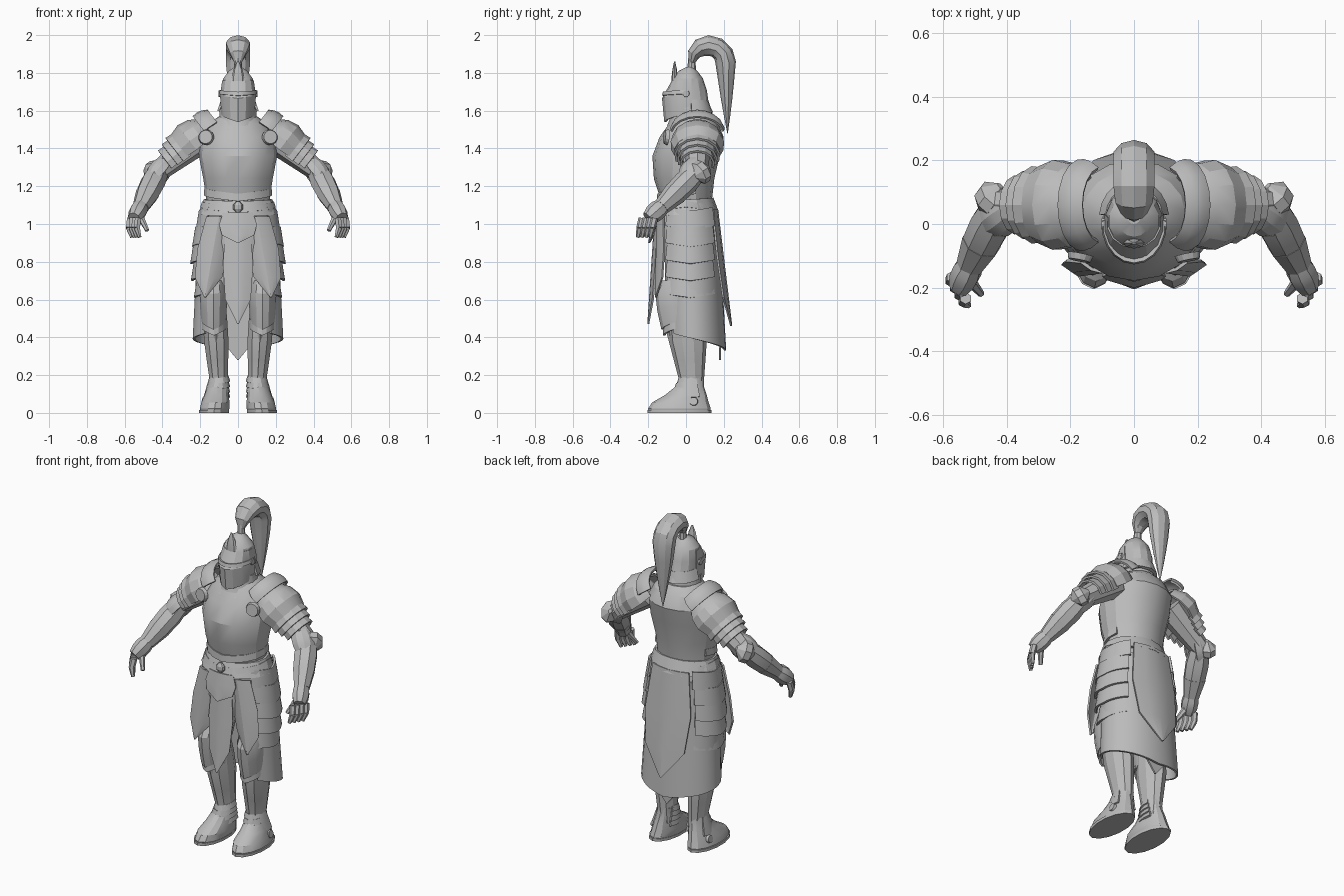
import bpy, bmesh
from math import sin, cos, pi, radians
from mathutils import Vector, Matrix

if "Cube" in bpy.data.objects:
    bpy.data.objects.remove(bpy.data.objects["Cube"], do_unlink=True)

grey = (.5, .5, .5, 1)
steel = bpy.data.materials.new("steel_grey")
steel.use_nodes = True
steel.diffuse_color = grey
steel.node_tree.nodes["Principled BSDF"].inputs["Base Color"].default_value = grey
parts = []


def finish(name, bm, mirror=False, thickness=0):
    """Turn a bmesh into a named object, optionally thickened and mirrored."""
    bmesh.ops.recalc_face_normals(bm, faces=bm.faces)
    if thickness:
        bmesh.ops.solidify(bm, geom=bm.faces[:], thickness=thickness)
        bmesh.ops.recalc_face_normals(bm, faces=bm.faces)
    mesh = bpy.data.meshes.new(name)
    bm.to_mesh(mesh)
    bm.free()
    mesh.materials.append(steel)
    obj = bpy.data.objects.new(name, mesh)
    bpy.context.scene.collection.objects.link(obj)
    if mirror:
        obj.modifiers.new("Mirror", "MIRROR")
    parts.append(obj)


def bridge(bm, rows, closed):
    """Skin neighbouring rows of vertices with quads."""
    for low, high in zip(rows, rows[1:]):
        count = len(low)
        for i in range(count if closed else count - 1):
            j = (i + 1) % count
            bm.faces.new((low[i], low[j], high[j], high[i]))


def loft(name, rings, sides, arc=None, upright=True, dip=0, ramp=False, mirror=False):
    """Rings are (center, rx, ry). Angle zero is the front, ninety the left side.
    An arc makes an open shell; dip lowers its middle into a chevron."""
    bm = bmesh.new()
    start, end = arc or (0, 360)
    last = len(rings) - 1
    rows = []
    for k, (center, rx, ry) in enumerate(rings):
        axis = Vector((0, 0, 1))
        if not upright:
            axis = (rings[min(k + 1, last)][0] - rings[max(k - 1, 0)][0]).normalized()
        across = Vector((1, 0, 0))
        across = (across - axis * across.dot(axis)).normalized()
        back = axis.cross(across)
        row = []
        for i in range(sides + 1 if arc else sides):
            angle = radians(start + (end - start) * i / sides)
            point = center + across * rx * sin(angle) - back * ry * cos(angle)
            point.z -= dip * (k / last if ramp else 1) * (1 - abs(2 * i / sides - 1))
            row.append(bm.verts.new(point))
        rows.append(row)
    bridge(bm, rows, not arc)
    if not arc:
        bm.faces.new(rows[0])
        bm.faces.new(rows[-1])
    finish(name, bm, mirror, .012 if arc else 0)


def stack(name, rings, x=0, sides=14, arc=None, dip=0, lean=0):
    """Level rings given as (z, y, rx, ry); lean shifts x with height."""
    base = rings[0][0]
    loft(name, [(Vector((x + lean * (z - base), y, z)), rx, ry) for z, y, rx, ry in rings], sides,
         arc, dip=dip, ramp=True, mirror=x > 0)


def band(name, z, height, y, rx, ry, flare=0, arc=None, dip=0, x=0, sides=10):
    """Short plate that flares out towards its lower edge."""
    loft(name, [(Vector((x, y, z)), rx, ry), (Vector((x, y, z - height)), rx + flare, ry + flare)],
         sides, arc, dip=dip, mirror=x > 0)


def limb(name, start, end, first, last, bulge=0, squash=1, arc=None, steps=3, sides=8):
    """Tapered, bulging tube between two points."""
    start, end = Vector(start), Vector(end)
    rings = []
    for k in range(steps + 1):
        f = k / steps
        radius = first + (last - first) * f + bulge * sin(pi * f)
        rings.append((start.lerp(end, f), radius, radius * squash))
    loft(name, rings, sides, arc, upright=False, mirror=start.x > 0)


def panel(name, top, tip, width, bend=.02):
    """Hanging pointed sheet, bent back at both sides."""
    top, tip = Vector(top), Vector(tip)
    bm = bmesh.new()
    grid = []
    for f, spread in ((0, .8), (.4, 1), (.75, .85), (1, .04)):
        middle = top.lerp(tip, f)
        grid.append([bm.verts.new(middle + Vector((u * spread * width, bend * u * u * spread, 0)))
                     for u in (-1, -.5, 0, .5, 1)])
    bridge(bm, grid, False)
    finish(name, bm, top.x > 0, .01)


def disc(name, place, facing, radius):
    bm = bmesh.new()
    turn = Vector(facing).to_track_quat('Z', 'Y').to_matrix().to_4x4()
    bmesh.ops.create_cone(bm, cap_ends=True, segments=14, radius1=radius, radius2=radius * .85,
                          depth=.02, matrix=Matrix.Translation(place) @ turn)
    finish(name, bm, True)


# Torso
stack("cuirass", [(1.08, 0, .17, .13), (1.15, 0, .17, .14), (1.24, -.01, .184, .16), (1.36, 0, .207, .178),
                  (1.46, .03, .2, .17), (1.53, .04, .16, .13), (1.57, .03, .1, .1)], sides=16)
band("waist_flange", 1.2, .04, 0, .178, .152, .003, (-110, 110), .04)
stack("gorget", [(1.52, .02, .12, .12), (1.57, .02, .1, .1), (1.61, .02, .1, .1)])
band("collar_plate", 1.56, .02, .02, .115, .115, .02, (-120, 120), .05)

# Helmet
stack("helmet", [(1.59, .02, .095, .125), (1.64, .01, .09, .11), (1.71, .01, .09, .1),
                 (1.77, .01, .08, .08), (1.81, .01, .05, .05), (1.83, .02, .02, .02)])
stack("visor", [(1.76, 0, .085, .075), (1.69, 0, .097, .127), (1.59, 0, .09, .115)],
      sides=8, arc=(-105, 105), dip=.05)
band("brow_ridge", 1.71, .02, 0, .098, .122, .005, (-95, 95), .01)
band("neck_guard", 1.66, .06, .02, .09, .1, .02, (95, 265), .01)
limb("helmet_spike", (0, -.06, 1.73), (0, -.06, 1.86), .035, .006, .01, .5)
disc("visor_pivots", (.092, 0, 1.69), (1, 0, 0), .02)

# Plume: a half circle over the helmet, then a tapering tail
limb("plume_socket", (0, .03, 1.8), (0, .03, 1.88), .025, .018)
plume = []
for k in range(7):
    angle = pi * k / 6
    width = .02 + .048 * sin(min(angle, pi / 2))
    plume.append((Vector((0, .12 - .09 * cos(angle), 1.855 + .09 * sin(angle))), width, width * .8))
for k in range(1, 5):
    f = k / 4
    width = .068 - .066 * f ** 1.3
    plume.append((Vector((0, .21 + .01 * f, 1.855 - .375 * f)), width, width * .75))
loft("plume", plume, 10, upright=False)

# Shoulders, set along the line of the upper arm
shoulder, elbow = Vector((.2, .06, 1.45)), Vector((.42, .06, 1.28))
wrist, knuckles = Vector((.51, -.12, 1.1)), Vector((.55, -.2, 1.03))
on_arm = shoulder.lerp
on_forearm = elbow.lerp
limb("pauldrons", on_arm(elbow, -.25), on_arm(elbow, .4), .08, .112, .034, 1.1, (-15, 195))
limb("pauldron_collars", on_arm(elbow, -.45), on_arm(elbow, -.15), .1, .12, .01, 1.2, (10, 170))
for i in range(3):
    f, radius = .33 + .13 * i, .112 - .014 * i
    limb(f"shoulder_lame_{i + 1}", on_arm(elbow, f), on_arm(elbow, f + .18), radius, radius + .005,
         squash=1.05, arc=(-20, 200), steps=1)
disc("shoulder_discs", (.17, -.105, 1.46), (.2, -1, .1), .042)

# Arms
limb("upper_arms", shoulder, elbow, .08, .055)
limb("elbow_plates", on_arm(elbow, .8), on_forearm(wrist, .3), .058, .055, .015, arc=(-30, 210))
limb("elbow_wings", elbow + Vector((0, .06, .02)), elbow + Vector((.06, -.02, -.03)), .01, .01, .045, 1.3)
limb("forearms", elbow, wrist, .055, .042, .018)
limb("gauntlet_cuffs", on_forearm(wrist, .65), on_forearm(wrist, 1.05), .064, .045)

# Hands
limb("palms", wrist, knuckles, .038, .034, .012, 1.1)
for i in range(4):
    base = knuckles + Vector((-.014, -.022, 0)) * (i - 1.5)
    bend = base + Vector((.006, -.012, -.05))
    limb(f"finger_base_{i + 1}", base, bend, .019, .018, sides=6, steps=1)
    limb(f"finger_tip_{i + 1}", bend, bend + Vector((-.015, -.01, -.05)), .018, .01, sides=6, steps=2)
thumb = wrist.lerp(knuckles, .5)
limb("thumbs", thumb, thumb + Vector((-.05, -.06, -.1)), .022, .011, sides=6)

# Waist and hips
stack("hips", [(1.12, .01, .17, .13), (1.03, 0, .21, .16), (.9, 0, .22, .165), (.8, .01, .22, .15)])
band("upper_fauld", 1.12, .08, 0, .182, .145, .03, dip=-.02, sides=16)
for name, middle in (("front_belt", 0), ("back_belt", 180)):
    band(name, 1.12, .03, 0, .19, .156, .01, (middle - 90, middle + 90), .03)
limb("belt_buckle", (0, -.165, 1.06), (0, -.165, 1.12), .01, .01, .02, .6)

# Side hip plates
for i in range(5):
    band(f"hip_lame_{i + 1}", 1.09 - .09 * i, .1, .015, .207 + .03 * sin(.7 * i), .17, .016,
         (48, 138), .02, x=.001)

# Cloth skirt and hanging panels
stack("skirt", [(1.02, .01, .2, .16), (.7, .03, .225, .165), (.42, .045, .24, .168)],
      sides=20, arc=(48, 312), dip=.09)
panel("back_cloth", (0, .17, 1.08), (0, .245, .46), .15, -.03)
panel("inner_back_cloth", (0, .19, .6), (0, .185, .28), .08, 0)
panel("front_cloth", (0, -.17, 1), (0, -.205, .47), .08)
panel("front_flap", (0, -.175, 1.06), (0, -.2, .9), .1)
panel("thigh_cloth", (.1, -.155, 1.04), (.175, -.165, .61), .085, .04)

# Legs
stack("thighs", [(.92, .01, .1, .12), (.75, 0, .09, .11), (.6, -.02, .07, .09)], .115)
stack("knee_plates", [(.7, -.03, .065, .1), (.65, -.04, .074, .122), (.58, -.04, .072, .112),
                      (.5, -.03, .066, .1)], .13, 8, (-110, 110), .06)
band("knee_skirts", .51, .05, -.02, .068, .1, .001, (-100, 100), .05, .127)
stack("greaves", [(.6, -.02, .065, .085), (.48, 0, .068, .095), (.38, .01, .068, .1),
                  (.28, .02, .06, .083), (.17, .03, .05, .065), (.1, .03, .05, .06)], .128, 10, lean=.06)
limb("greave_ridges", (.12, -.098, .46), (.104, -.035, .19), .014, .006, sides=4)

# Feet
stack("shoes", [(0, -.035, .072, .16), (.022, -.035, .08, .166), (.055, -.03, .077, .15),
                (.095, 0, .065, .11), (.14, .02, .055, .075), (.19, .03, .052, .063)], .127, lean=-.14)
band("soles", .016, .016, -.035, .082, .17, x=.127, sides=14)
for i in range(4):
    band(f"instep_lame_{i + 1}", .2 - .028 * i, .03, .025, .05 + .004 * i, .065 + .013 * i, .009,
         (-115, 115), .015, .1 + .004 * i)
disc("ankle_discs", (.183, .04, .06), (1, 0, .2), .025)

# Shading: soft surfaces with crisp plate edges
for obj in parts:
    obj.select_set(True)
bpy.context.view_layer.objects.active = parts[0]
bpy.ops.object.shade_smooth_by_angle(angle=radians(24))
